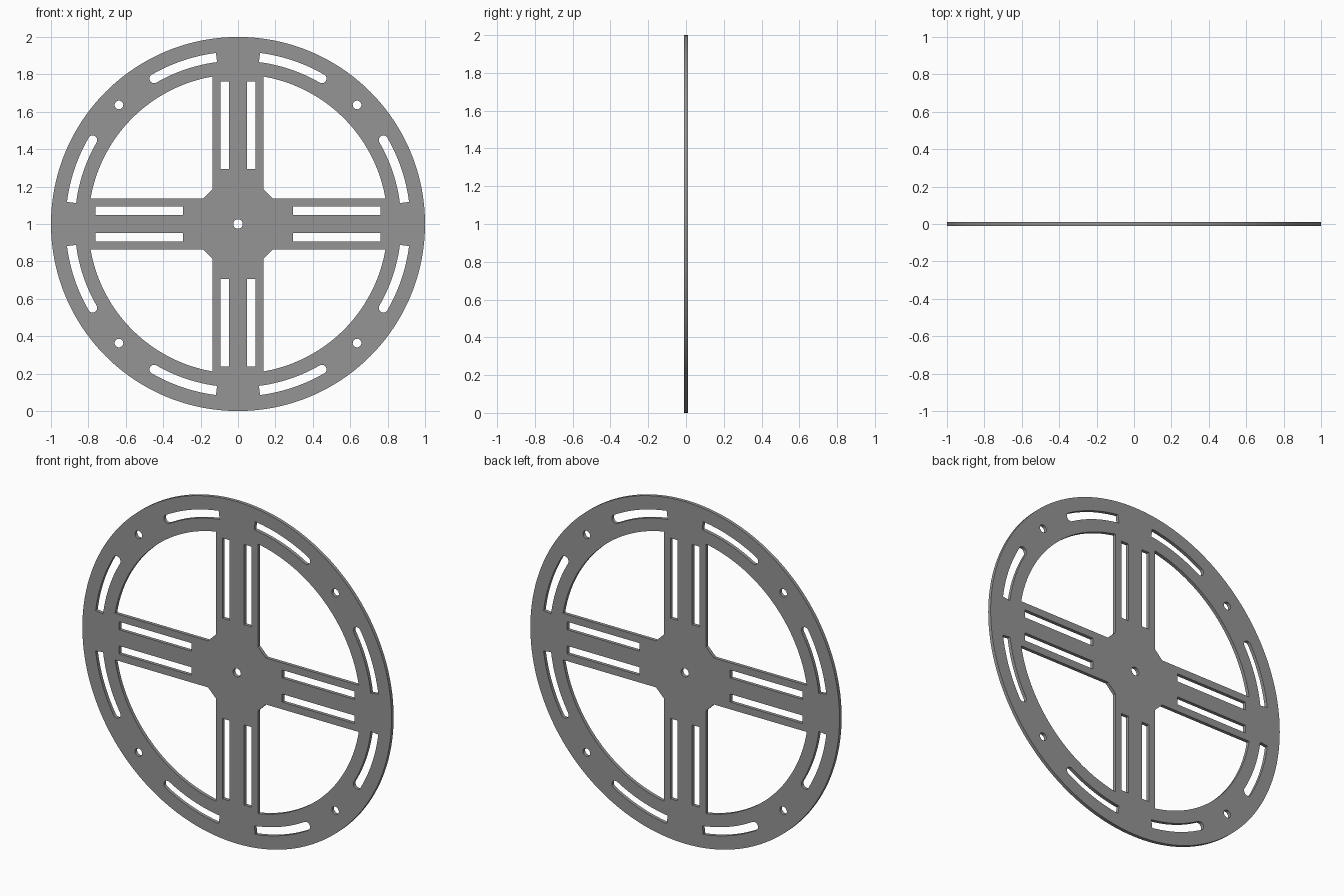
import bpy, bmesh
from math import sin, cos, pi, radians, asin

if "Cube" in bpy.data.objects:
    bpy.data.objects.remove(bpy.data.objects["Cube"])

THICK = 0.02

def arc(r, a0, a1, n, cx=0.0, cy=0.0):
    return [(cx + r * cos(a0 + (a1 - a0) * i / n), cy + r * sin(a0 + (a1 - a0) * i / n))
            for i in range(n + 1)]

def circle(r, n, cx=0.0, cy=0.0):
    return arc(r, 0, 2 * pi, n, cx, cy)[:-1]

def turn(pts, k):
    for _ in range(k):
        pts = [(-y, x) for x, y in pts]
    return pts

def mirror_diag(pts):
    return [(y, x) for x, y in pts]

# quarter window between two spokes, with chamfered hub corner
W, HUB, RIN = 0.136, 0.187, 0.80
a = asin(W / RIN)
window = [(W, HUB), (HUB, W)] + arc(RIN, a, pi / 2 - a, 48)

# pair of long slots in a spoke
slot_a = [(0.293, 0.047), (0.762, 0.047), (0.762, 0.094), (0.293, 0.094)]
slot_b = [(x, -y) for x, y in slot_a]

# curved rim slot: square end near the spoke, round end away from it
R0, R1 = 0.873, 0.922
RM, RC = (R0 + R1) / 2, (R1 - R0) / 2
s, e = radians(7.36), radians(30)
rim_slot = (arc(R1, s, e, 16)
            + arc(RC, e, e + pi, 12, RM * cos(e), RM * sin(e))[1:-1]
            + arc(R0, e, s, 16))

# bolt hole in the rim
bolt = circle(0.023, 32, 0.9 * cos(pi / 4), 0.9 * sin(pi / 4))

loops = [circle(1.0, 192), circle(0.025, 32)]
for k in range(4):
    for shape in (window, slot_a, slot_b, rim_slot, mirror_diag(rim_slot), bolt):
        loops.append(turn(shape, k))

# filled, extruded profile
cu = bpy.data.curves.new("wheel_profile", 'CURVE')
cu.dimensions = '2D'
cu.fill_mode = 'BOTH'
cu.extrude = THICK / 2
for pts in loops:
    sp = cu.splines.new('POLY')
    sp.points.add(len(pts) - 1)
    for p, (x, y) in zip(sp.points, pts):
        p.co = (x, y, 0, 1)
    sp.use_cyclic_u = True
wheel = bpy.data.objects.new("wheel_plate", cu)
bpy.context.collection.objects.link(wheel)
wheel.rotation_euler = (pi / 2, 0, 0)
wheel.location = (0, 0, 1)
bpy.context.view_layer.objects.active = wheel
wheel.select_set(True)
bpy.ops.object.convert(target='MESH')
wheel = bpy.context.object

# weld caps to walls and tidy normals
bm = bmesh.new()
bm.from_mesh(wheel.data)
bmesh.ops.remove_doubles(bm, verts=bm.verts, dist=1e-5)
bmesh.ops.recalc_face_normals(bm, faces=bm.faces)
bm.to_mesh(wheel.data)
bm.free()
bpy.ops.object.transform_apply(location=True, rotation=True, scale=True)
bpy.ops.object.shade_smooth_by_angle(angle=radians(30))

# dark grey metal
mat = bpy.data.materials.new("dark_grey")
mat.diffuse_color = (0.3, 0.3, 0.3, 1)
mat.use_nodes = True
mat.node_tree.nodes["Principled BSDF"].inputs["Base Color"].default_value = mat.diffuse_color
wheel.data.materials.clear()
wheel.data.materials.append(mat)
